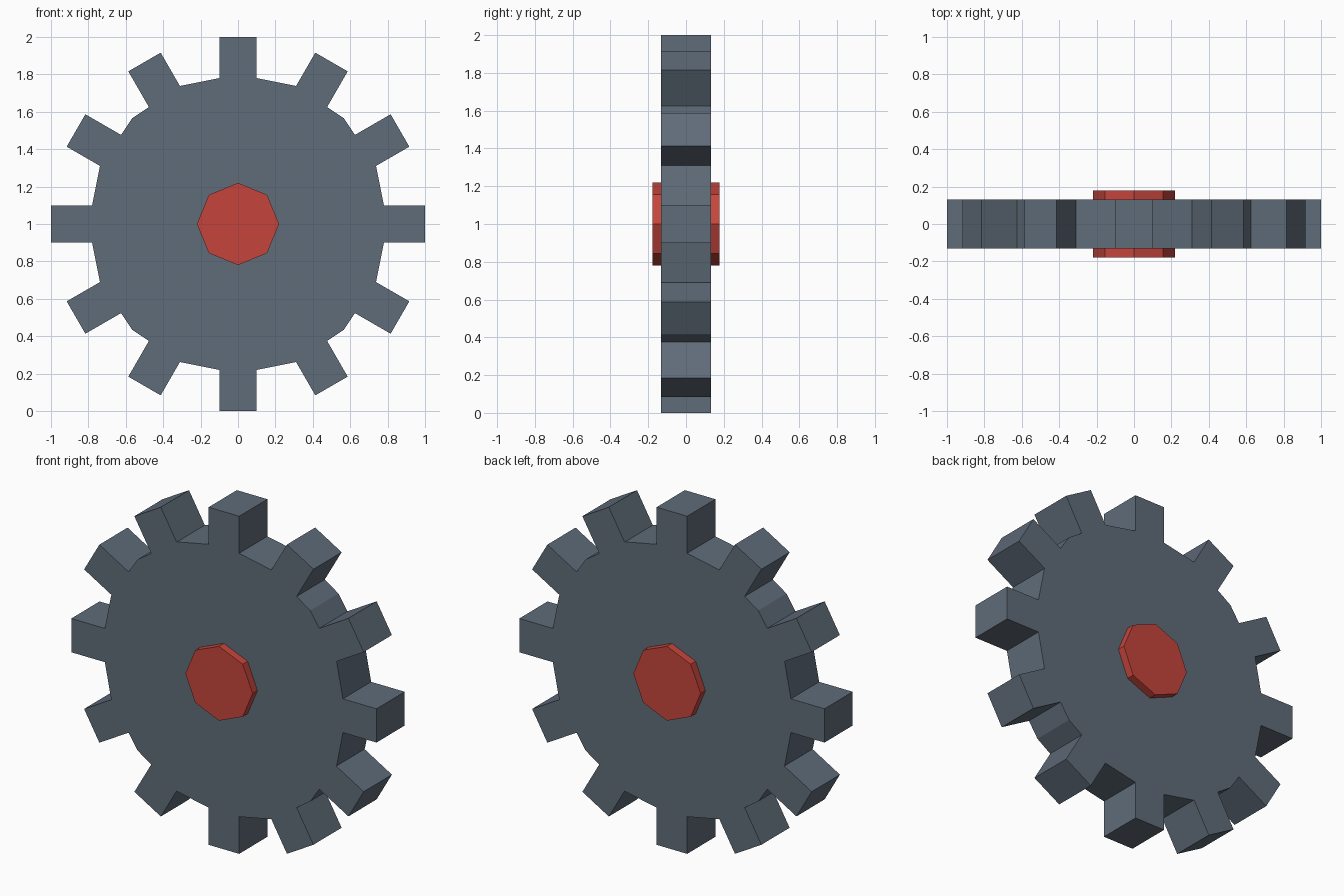
import bpy, bmesh
from math import pi, sin, cos, atan2
from mathutils import Vector

if "Cube" in bpy.data.objects:
    bpy.data.objects.remove(bpy.data.objects["Cube"])

TEETH, SIDES = 12, 16
R_BODY, R_TIP, HALF_W = 0.8, 1.0, 0.1


def polar(r, a):
    return Vector((r * cos(a), r * sin(a)))


def material(name, rgb):
    m = bpy.data.materials.new(name)
    m.diffuse_color = (*rgb, 1)
    m.use_nodes = True
    m.node_tree.nodes["Principled BSDF"].inputs["Base Color"].default_value = m.diffuse_color
    return m


def plate(name, outline, half_depth, mat):
    """Extrude an xz outline along y, centred on z = 1."""
    bm = bmesh.new()
    face = bm.faces.new([bm.verts.new((p.x, -half_depth, p.y + 1)) for p in outline])
    ext = bmesh.ops.extrude_face_region(bm, geom=[face], use_keep_orig=True)
    moved = [g for g in ext["geom"] if isinstance(g, bmesh.types.BMVert)]
    bmesh.ops.translate(bm, verts=moved, vec=(0, 2 * half_depth, 0))
    bmesh.ops.recalc_face_normals(bm, faces=bm.faces)
    mesh = bpy.data.meshes.new(name)
    bm.to_mesh(mesh)
    bm.free()
    mesh.materials.append(mat)
    obj = bpy.data.objects.new(name, mesh)
    bpy.context.collection.objects.link(obj)
    return obj


# Gear outline: tooth tips, tooth roots on the 16-sided body, exposed body corners
apothem = R_BODY * cos(pi / SIDES)
normals = [polar(1, (2 * i + 1) * pi / SIDES) for i in range(SIDES)]
points = []
for k in range(TEETH):
    out = polar(1, 2 * pi * k / TEETH)
    for s in (-HALF_W, HALF_W):
        side = Vector((-out.y, out.x)) * s
        root = min((apothem - n.dot(side)) / n.dot(out) for n in normals if n.dot(out) > 0.01)
        points += [out * R_TIP + side, out * root + side]
for i in range(SIDES):
    a = 2 * pi * i / SIDES
    step = 2 * pi / TEETH
    off = a - round(a / step) * step
    if abs(R_BODY * sin(off)) > HALF_W:
        points.append(polar(R_BODY, a))
points.sort(key=lambda p: atan2(p.y, p.x))

plate("gear_wheel", points, 0.132, material("steel_blue", (0.115, 0.15, 0.19)))

# Octagonal hub through the wheel
plate("hub", [polar(0.22, i * pi / 4) for i in range(8)], 0.178,
      material("red", (0.56, 0.06, 0.045)))
